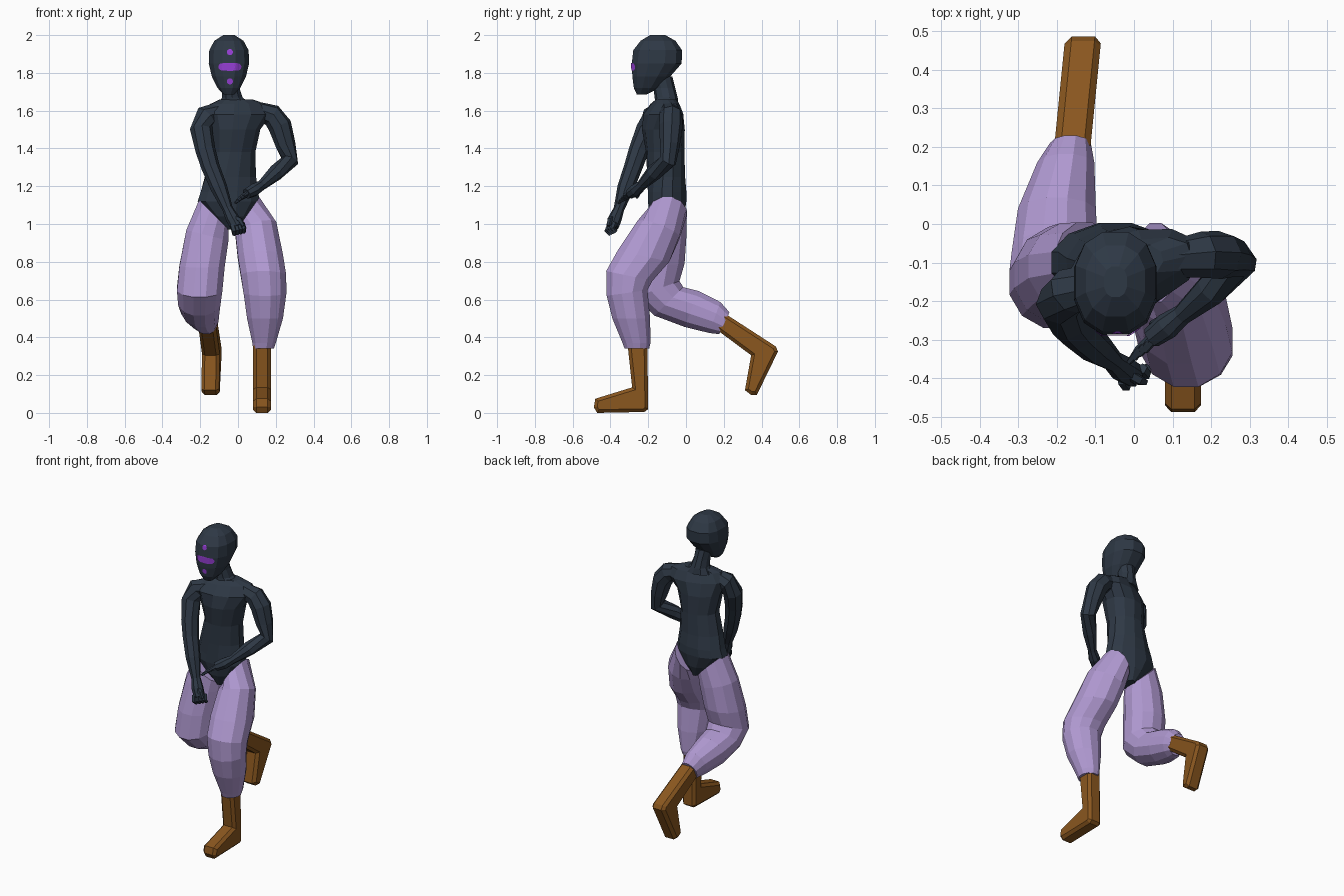
import bpy, bmesh, math
from mathutils import Vector, Matrix
from mathutils.bvhtree import BVHTree

if "Cube" in bpy.data.objects:
    bpy.data.objects.remove(bpy.data.objects["Cube"])


def material(name, srgb):
    m = bpy.data.materials.new(name)
    m.diffuse_color = [((c + .055) / 1.055) ** 2.4 for c in srgb] + [1]
    m.use_nodes = True
    m.node_tree.nodes["Principled BSDF"].inputs["Base Color"].default_value = m.diffuse_color
    return m


DARK = material("dark slate", (.18, .22, .27))
LILAC = material("lilac cloth", (.69, .60, .82))
BROWN = material("brown leather", (.54, .34, .12))
VIOLET = material("violet paint", (.60, .25, .85))


def finish(name, bm, mat):
    bmesh.ops.recalc_face_normals(bm, faces=bm.faces)
    mesh = bpy.data.meshes.new(name)
    bm.to_mesh(mesh)
    mesh.materials.append(mat)
    ob = bpy.data.objects.new(name, mesh)
    bpy.context.collection.objects.link(ob)
    return ob


def loft(name, rings, mat, sides=10, power=1.0):
    """Skin through rings given as (centre, u axis, v axis); radii reach the flats."""
    bm = bmesh.new()
    loops = []
    k = 1 / math.cos(math.pi / sides) ** power
    for c, u, v in rings:
        loop = []
        for i in range(sides):
            a = 2 * math.pi * (i + .5) / sides
            s, t = (math.copysign(abs(f) ** power, f) * k for f in (math.cos(a), math.sin(a)))
            loop.append(bm.verts.new(c + u * s + v * t))
        loops.append(loop)
    for a, b in zip(loops, loops[1:]):
        for i in range(sides):
            j = (i + 1) % sides
            bm.faces.new((a[i], a[j], b[j], b[i]))
    bm.faces.new(loops[0])
    bm.faces.new(loops[-1])
    return finish(name, bm, mat)


def body(name, rows, mat, sides=10, power=1.0):
    """Level rings: x, y, z, x radius, y radius, yaw in degrees."""
    rings = []
    for x, y, z, rx, ry, yaw in rows:
        r = Matrix.Rotation(math.radians(yaw), 3, 'Z')
        rings.append((Vector((x, y, z)), r @ Vector((rx, 0, 0)), r @ Vector((0, ry, 0))))
    return loft(name, rings, mat, sides, power)


def leg(name, rows):
    """Tilted rings: x, y, z, side radius, depth radius, roll, pitch."""
    rings = []
    for x, y, z, ru, rv, roll, pitch in rows:
        a, p = math.radians(roll), math.radians(pitch)
        rings.append((Vector((x, y, z)), Vector((math.cos(a), 0, math.sin(a))) * ru,
                      Vector((0, math.cos(p), math.sin(p))) * rv))
    return loft(name, rings, LILAC, 12)


def tube(name, rows, sides=8):
    """Round limb along points: x, y, z, radius."""
    pts = [Vector(r[:3]) for r in rows]
    rings = []
    for i, p in enumerate(pts):
        t = (pts[min(i + 1, len(pts) - 1)] - pts[max(i - 1, 0)]).normalized()
        u = t.cross(Vector((0.3, 1, 0.1))).normalized()
        rings.append((p, u * rows[i][3], t.cross(u) * rows[i][3]))
    return loft(name, rings, DARK, sides)


def boot(name, profile, x, slope=0, y0=0):
    """Side profile (y, z) extruded across x, chamfered and slanted."""
    bm = bmesh.new()
    face = bm.faces.new([bm.verts.new((-.047, y, z)) for y, z in profile])
    ext = bmesh.ops.extrude_face_region(bm, geom=[face])["geom"]
    bmesh.ops.translate(bm, vec=(.094, 0, 0), verts=[g for g in ext if isinstance(g, bmesh.types.BMVert)])
    rims = [e for e in bm.edges if abs(e.verts[0].co.x - e.verts[1].co.x) < 1e-5]
    bmesh.ops.bevel(bm, geom=rims, offset=.017, segments=1, affect='EDGES')
    for v in bm.verts:
        v.co.x += x + slope * (v.co.y - y0)
    return finish(name, bm, BROWN)


# torso with leotard-like hips and neck
body("torso", [
    (-.03, -.10, .97, .03, .06, 0), (-.04, -.10, 1.04, .095, .09, 0),
    (-.05, -.10, 1.12, .164, .102, 0), (-.045, -.10, 1.17, .152, .102, 0),
    (-.04, -.105, 1.25, .134, .098, 4), (-.025, -.11, 1.38, .114, .098, 8),
    (-.02, -.12, 1.50, .135, .108, 14), (-.005, -.12, 1.58, .18, .095, 18),
    (0, -.112, 1.635, .15, .062, 18), (-.01, -.105, 1.66, .085, .05, 14)], DARK, 12)
body("neck", [(-.015, -.10, 1.63, .09, .058, 0), (-.03, -.105, 1.67, .054, .058, 0),
              (-.038, -.115, 1.72, .046, .055, 0), (-.045, -.13, 1.78, .05, .055, 0)], DARK, 10)

# head
head = body("head", [
    (-.048, -.235, 1.685, .028, .025, 0), (-.048, -.208, 1.72, .060, .068, 0),
    (-.048, -.184, 1.78, .090, .10, 0), (-.048, -.155, 1.85, .107, .132, 0),
    (-.048, -.15, 1.92, .104, .129, 0), (-.048, -.148, 1.97, .077, .092, 0),
    (-.048, -.15, 2.0, .03, .04, 0)], DARK, 12, .85)

# painted face marks, projected onto the head
hb = bmesh.new()
hb.from_mesh(head.data)
tree = BVHTree.FromBMesh(hb)
hb.free()


def mark(name, x, z, rx, rz, roundness=.5):
    bm = bmesh.new()
    bmesh.ops.create_grid(bm, x_segments=14, y_segments=6, size=1)
    for v in bm.verts:
        a, b = v.co.x, v.co.y
        px = x + rx * a * math.sqrt(1 - b * b * roundness)
        pz = z + rz * b * math.sqrt(1 - a * a * roundness)
        hit = tree.ray_cast(Vector((px, -1, pz)), Vector((0, 1, 0)))[0]
        v.co = (px, (hit.y if hit else -.27) - .004, pz)
    finish(name, bm, VIOLET)


mark("brow_mark", -.043, 1.91, .016, .016)
mark("eye_band", -.043, 1.832, .061, .021, .3)
mark("chin_mark", -.043, 1.755, .016, .016)

# puffed trousers: forward leg and trailing leg
leg("front_trouser_leg", [
    (.056, -.10, 1.06, .10, .102, 55, 0), (.095, -.145, .97, .112, .118, 15, -20),
    (.118, -.225, .83, .120, .140, 0, -12), (.135, -.30, .725, .120, .125, 0, -12),
    (.143, -.312, .635, .113, .109, 0, 8), (.143, -.29, .50, .095, .10, 0, 0),
    (.138, -.262, .37, .062, .074, 0, 0), (.135, -.26, .34, .055, .065, 0, 0)])
leg("back_trouser_leg", [
    (-.128, -.10, 1.05, .11, .104, -45, 0), (-.162, -.11, .94, .115, .112, -14, 0),
    (-.19, -.132, .78, .120, .125, 0, 5), (-.203, -.152, .655, .120, .125, 0, 20),
    (-.205, -.09, .59, .112, .107, 0, 45), (-.20, .03, .55, .101, .102, 0, 68),
    (-.177, .152, .505, .074, .087, 0, 70), (-.165, .203, .475, .053, .064, 0, 65)])

# boots
boot("front_boot", [(-.31, .37), (-.205, .37), (-.2, .02), (-.22, .005), (-.47, 0),
                    (-.488, .03), (-.48, .075), (-.285, .135)], .127)
boot("back_boot", [(.15, .45), (.20, .53), (.475, .352), (.487, .325), (.375, .095),
                   (.345, .095), (.312, .12), (.345, .305)], -.16, .1, .2)

# arms
tube("right_side_arm", [
    (.10, -.09, 1.60, .045), (.18, -.08, 1.575, .056), (.222, -.08, 1.52, .058),
    (.252, -.085, 1.42, .049), (.275, -.095, 1.335, .043), (.20, -.17, 1.272, .040),
    (.125, -.235, 1.205, .025), (.085, -.265, 1.18, .032), (.045, -.295, 1.16, .026)])
tube("left_side_arm", [
    (-.10, -.15, 1.60, .045), (-.17, -.175, 1.57, .056), (-.195, -.205, 1.50, .055),
    (-.172, -.25, 1.39, .049), (-.145, -.28, 1.30, .045), (-.10, -.32, 1.19, .041),
    (-.055, -.355, 1.08, .026), (-.03, -.375, 1.03, .033), (-.005, -.39, .985, .031)])

# fingers: open hand and loose fist
for i in range(4):
    k = i - 1.5
    o = Vector((.012 * k, .008 * k, .010 * k))
    tube("open_finger", [(*(Vector((.06, -.285, 1.165)) + o), .010),
                         (*(Vector((.03, -.315, 1.15)) + o), .010),
                         (*(Vector((.008, -.345, 1.13)) + o * 1.2), .006)], 5)
    q = Vector((.017 * k, .010 * k, .004 * k))
    tube("curled_finger", [(*(Vector((-.005, -.39, 1.0)) + q), .012),
                           (*(Vector((.005, -.405, .97)) + q), .012),
                           (*(Vector((.005, -.385, .95)) + q), .009)], 5)
tube("open_thumb", [(.10, -.25, 1.20, .012), (.07, -.25, 1.165, .011), (.045, -.26, 1.14, .007)], 5)
tube("fist_thumb", [(-.03, -.38, 1.04, .012), (.012, -.405, 1.02, .012), (.028, -.41, .99, .008)], 5)
